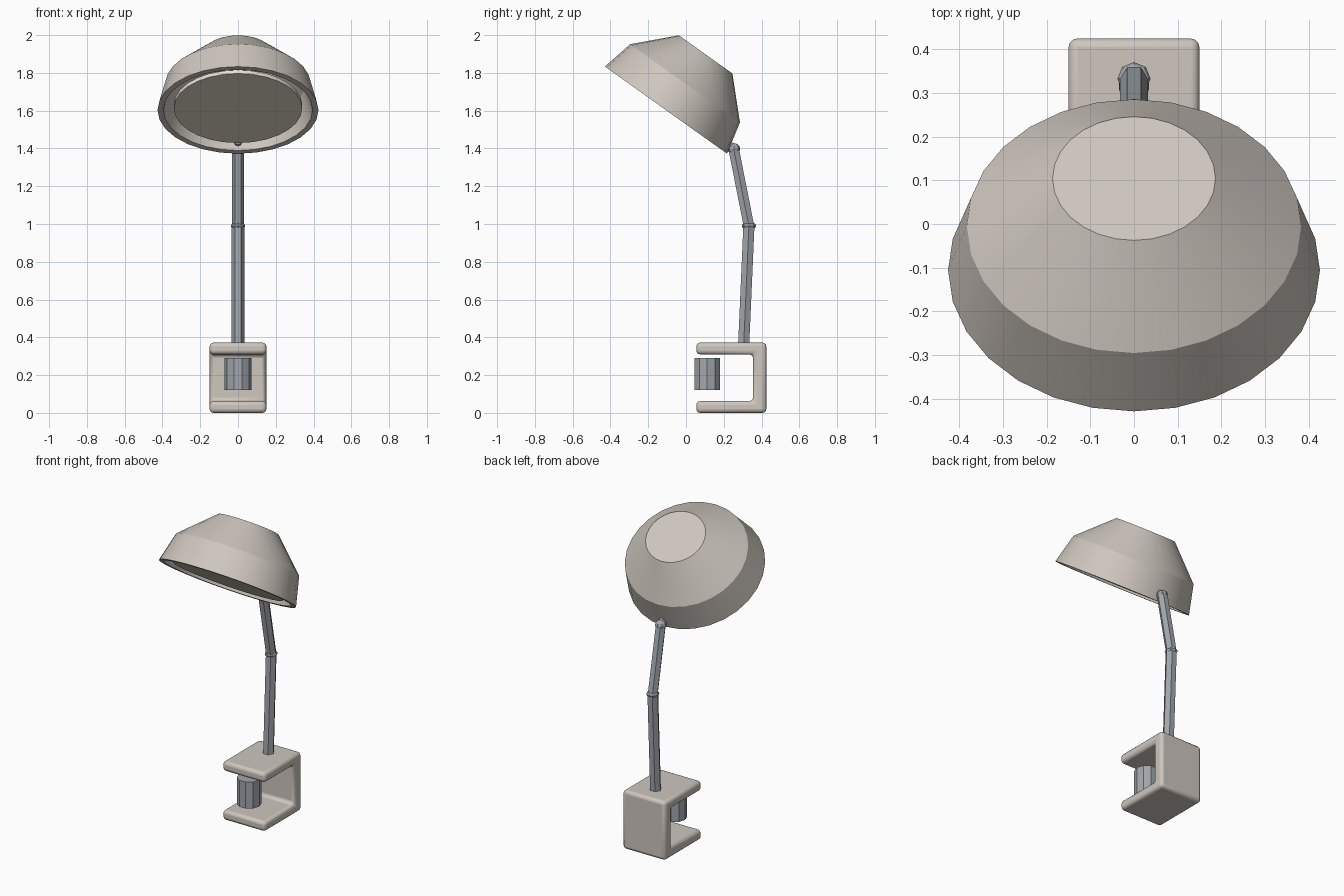
import bpy, bmesh, math
from mathutils import Vector, Matrix

if "Cube" in bpy.data.objects:
    bpy.data.objects.remove(bpy.data.objects["Cube"])


def material(name, rgb):
    m = bpy.data.materials.new(name)
    m.diffuse_color = (*rgb, 1)
    m.use_nodes = True
    m.node_tree.nodes["Principled BSDF"].inputs["Base Color"].default_value = m.diffuse_color
    return m


PAINT = material("warm_paint", (0.62, 0.57, 0.52))
METAL = material("grey_metal", (0.36, 0.39, 0.42))
GLASS = material("cream_glass", (0.80, 0.74, 0.60))


def add_object(name, bm, mat):
    bmesh.ops.recalc_face_normals(bm, faces=bm.faces)
    mesh = bpy.data.meshes.new(name)
    bm.to_mesh(mesh)
    bm.free()
    mesh.materials.append(mat)
    obj = bpy.data.objects.new(name, mesh)
    bpy.context.collection.objects.link(obj)
    return obj


def smooth(obj, angle):
    bpy.ops.object.select_all(action='DESELECT')
    obj.select_set(True)
    bpy.context.view_layer.objects.active = obj
    bpy.ops.object.shade_smooth_by_angle(angle=math.radians(angle))


def lathe(name, profile, sides, mat, matrix):
    """Revolve an open (radius, height) profile around z, capping both ends."""
    bm = bmesh.new()
    rings = [[bm.verts.new((r * math.cos(2 * math.pi * i / sides),
                            r * math.sin(2 * math.pi * i / sides), h))
              for i in range(sides)] for r, h in profile]
    for a, b in zip(rings, rings[1:]):
        for i in range(sides):
            j = (i + 1) % sides
            bm.faces.new((a[i], a[j], b[j], b[i]))
    bm.faces.new(rings[0])
    bm.faces.new(rings[-1])
    bmesh.ops.transform(bm, matrix=matrix, verts=bm.verts)
    return add_object(name, bm, mat)


def rod(name, a, b, radius, sides=6):
    """Prism between two (y, z) points in the x = 0 plane."""
    a, b = Vector((0, *a)), Vector((0, *b))
    d = b - a
    tilt = Matrix.Rotation(math.atan2(-d.y, d.z), 4, 'X')
    return lathe(name, [(radius, 0), (radius, d.length)], sides, METAL,
                 Matrix.Translation(a) @ tilt)


def knob(name, pos, radius, height):
    bm = bmesh.new()
    bmesh.ops.create_uvsphere(bm, u_segments=8, v_segments=6, radius=1)
    bmesh.ops.transform(bm, verts=bm.verts, matrix=Matrix.Translation((0, *pos))
                        @ Matrix.Diagonal((radius, radius, height, 1)))
    return add_object(name, bm, METAL)


# Clamp bracket: C profile in the yz plane, extruded along x
bm = bmesh.new()
outline = [(0.055, 0), (0.425, 0), (0.425, 0.372), (0.055, 0.372),
           (0.055, 0.31), (0.355, 0.31), (0.355, 0.062), (0.055, 0.062)]
face = bm.faces.new([bm.verts.new((-0.15, y, z)) for y, z in outline])
new = bmesh.ops.extrude_face_region(bm, geom=[face])["geom"]
bmesh.ops.translate(bm, vec=(0.3, 0, 0),
                    verts=[v for v in new if isinstance(v, bmesh.types.BMVert)])
clamp = add_object("clamp_bracket", bm, PAINT)
bevel = clamp.modifiers.new("rounded_edges", 'BEVEL')
bevel.width = 0.02
bevel.segments = 3
smooth(clamp, 35)

# Clamp screw
rod("clamp_screw", (0.112, 0.122), (0.112, 0.29), 0.071, 10)

# Jointed arm
rod("lower_arm", (0.304, 0.33), (0.333, 0.99), 0.034)
rod("upper_arm", (0.333, 0.99), (0.253, 1.395), 0.032)
knob("elbow_joint", (0.333, 0.99), 0.038, 0.022)
knob("shade_joint", (0.253, 1.398), 0.034, 0.030)
rod("shade_stub", (0.253, 1.398), (0.205, 1.44), 0.024)

# Lamp shade: tilted hollow shell, slightly wider in x
tilt = (Matrix.Translation((0, -0.106, 1.603))
        @ Matrix.Rotation(math.radians(-35.5), 4, 'X')
        @ Matrix.Diagonal((1.073, 1, 1, 1)))
shade = lathe("lamp_shade",
              [(0.174, 0.362), (0.357, 0.174), (0.397, 0),
               (0.368, 0), (0.328, 0.162), (0.160, 0.335)], 28, PAINT, tilt)
smooth(shade, 25)

# Light panel inside the rim
panel = lathe("light_panel", [(0.317, 0.012), (0.317, 0.035)], 28, GLASS, tilt)
smooth(panel, 30)
